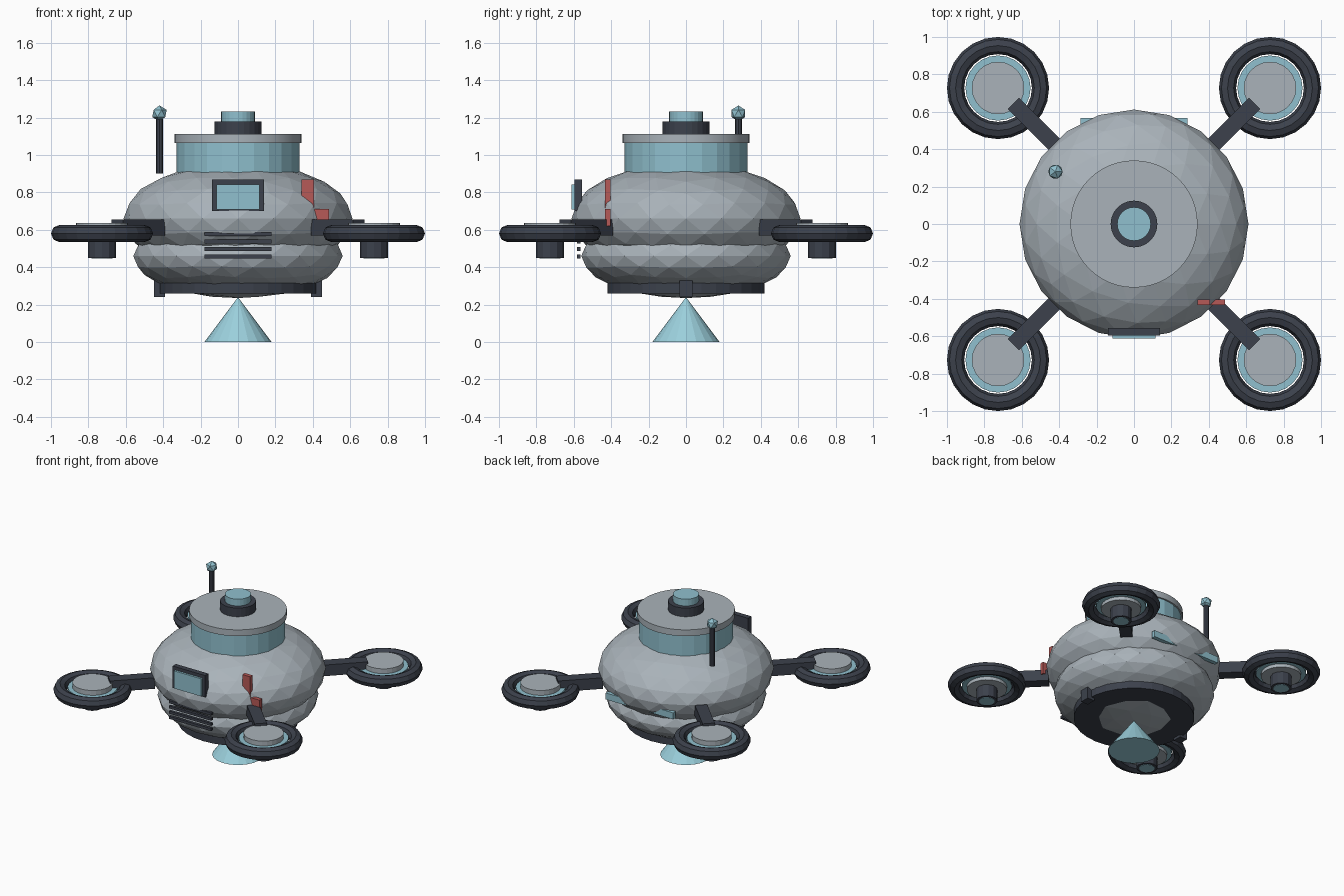
import bpy, math

if "Cube" in bpy.data.objects:
    bpy.data.objects.remove(bpy.data.objects["Cube"])


def material(name, rgb):
    m = bpy.data.materials.new(name)
    m.diffuse_color = (*rgb, 1)
    m.use_nodes = True
    m.node_tree.nodes["Principled BSDF"].inputs["Base Color"].default_value = m.diffuse_color
    return m


GREY = material("hull grey", (0.40, 0.45, 0.49))
DARK = material("dark trim", (0.045, 0.053, 0.072))
BLUE = material("pale blue", (0.28, 0.53, 0.62))
GLOW = material("light blue", (0.33, 0.63, 0.72))
RED = material("red", (0.47, 0.10, 0.095))


def finish(name, mat):
    ob = bpy.context.object
    ob.name = name
    ob.data.materials.append(mat)
    return ob


def cylinder(name, mat, r, z0, z1, x=0, y=0, n=32, smooth=False):
    bpy.ops.mesh.primitive_cylinder_add(vertices=n, radius=r, depth=z1 - z0,
                                        location=(x, y, (z0 + z1) / 2))
    if smooth:
        bpy.ops.object.shade_smooth_by_angle(angle=math.radians(30))
    return finish(name, mat)


def box(name, mat, x, y, z, turn=0):
    """Box from (min, max) pairs, turned about its own centre."""
    pairs = (x, y, z)
    bpy.ops.mesh.primitive_cube_add(size=1, location=[(a + b) / 2 for a, b in pairs],
                                    rotation=(0, 0, turn))
    bpy.context.object.scale = [b - a for a, b in pairs]
    return finish(name, mat)


def ball(name, mat, loc, rx, rz, sub):
    bpy.ops.mesh.primitive_ico_sphere_add(subdivisions=sub, radius=1, location=loc)
    bpy.context.object.scale = (rx, rx, rz)
    return finish(name, mat)


# Faceted hull
ball("upper_hull", GREY, (0, 0, 0.66), 0.612, 0.30, 3)
ball("lower_hull", GREY, (0, 0, 0.46), 0.56, 0.225, 3)

# Turret on top
cylinder("neck_window", BLUE, 0.33, 0.90, 1.065, n=24)
cylinder("lid", GREY, 0.34, 1.065, 1.113, n=48, smooth=True)
cylinder("beacon_base", DARK, 0.125, 1.113, 1.18, n=24)
cylinder("beacon", BLUE, 0.09, 1.18, 1.232, n=24)

# Base ring, side blocks and thrust cone
cylinder("base_ring", DARK, 0.42, 0.26, 0.325, n=32)
for s in (-1, 1):
    box("base_block", DARK, (s * 0.42 - 0.03, s * 0.42 + 0.03), (-0.035, 0.035), (0.24, 0.33))
bpy.ops.mesh.primitive_cone_add(vertices=20, radius1=0.18, depth=0.24, location=(0, 0, 0.12))
finish("thrust_cone", GLOW)

# Four rotors on diagonal arms
for sx in (-1, 1):
    for sy in (-1, 1):
        x, y = sx * 0.727, sy * 0.727
        bpy.ops.mesh.primitive_torus_add(location=(x, y, 0.58), major_radius=0.227,
                                         minor_radius=0.046, major_segments=24,
                                         minor_segments=8)
        finish("rotor_guard", DARK)
        cylinder("rotor_rim", BLUE, 0.174, 0.565, 0.60, x, y, 24)
        cylinder("rotor_disc", GREY, 0.14, 0.54, 0.637, x, y, 24)
        cylinder("rotor_motor", DARK, 0.074, 0.45, 0.54, x, y, 12)
        cylinder("motor_light", BLUE, 0.055, 0.447, 0.452, x, y, 12)
        # arm spans 0.42 to 0.645 along the diagonal
        cx, cy, half = sx * 0.5325, sy * 0.5325, 0.159
        box("rotor_arm", DARK, (cx - half, cx + half), (cy - 0.043, cy + 0.043),
            (0.57, 0.655), math.atan2(sy, sx))

# Front screen
box("screen_frame", DARK, (-0.138, 0.138), (-0.596, -0.556), (0.70, 0.868))
box("screen", BLUE, (-0.116, 0.116), (-0.612, -0.59), (0.708, 0.843))

# Front vent slats
for z in (0.457, 0.497, 0.537, 0.577):
    box("vent_slat", DARK, (-0.18, 0.18), (-0.583, -0.563), (z - 0.01, z + 0.01))

# Red markings on the shoulder
box("red_mark_tall", RED, (0.34, 0.407), (-0.433, -0.403), (0.70, 0.868))
box("red_mark_short", RED, (0.40, 0.487), (-0.433, -0.403), (0.62, 0.71))

# Rear light bar, showing only at its ends
box("rear_light_bar", BLUE, (-0.287, 0.287), (0.535, 0.566), (0.56, 0.61))

# Antenna
cylinder("antenna_rod", DARK, 0.019, 0.90, 1.20, -0.42, 0.28, 8)
ball("antenna_tip", BLUE, (-0.42, 0.28, 1.222), 0.043, 0.043, 1)
